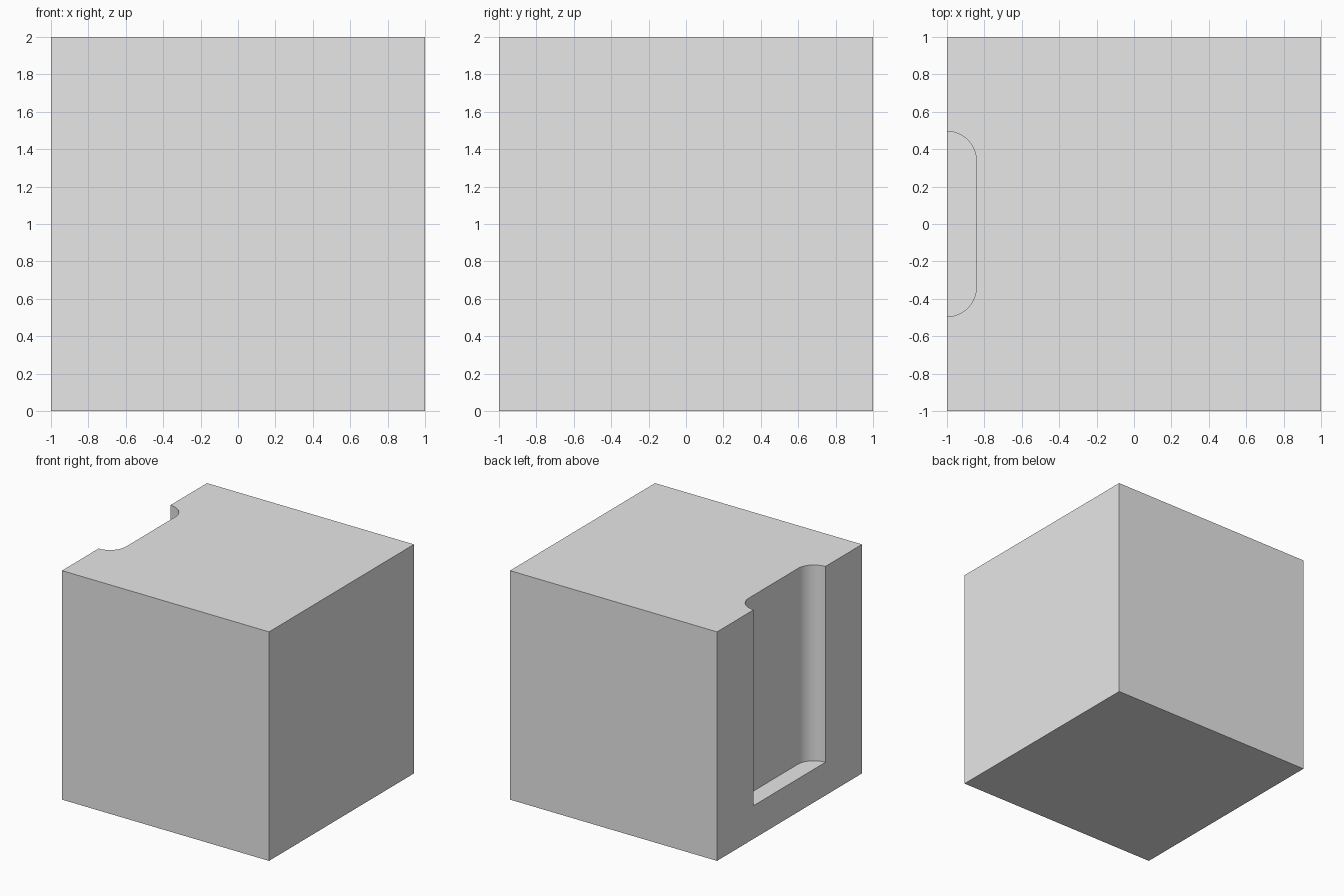
import bpy
import bmesh
import math

default_cube = bpy.data.objects.get("Cube")
if default_cube:
    bpy.data.objects.remove(default_cube, do_unlink=True)

DEPTH = 0.157      # slot depth, also its corner radius
HALF_WIDTH = 0.495
FLOOR = 0.29
STEPS = 16

grey = bpy.data.materials.new("light_grey")
grey.use_nodes = True
colour = (0.8, 0.8, 0.8, 1)
grey.diffuse_color = colour
grey.node_tree.nodes["Principled BSDF"].inputs["Base Color"].default_value = colour


def prism(bm, profile, z0, z1):
    """Extrude a closed xy profile from z0 up to z1."""
    face = bm.faces.new([bm.verts.new((x, y, z0)) for x, y in profile])
    top = bmesh.ops.extrude_face_region(bm, geom=[face])["geom"]
    verts = [v for v in top if isinstance(v, bmesh.types.BMVert)]
    bmesh.ops.translate(bm, verts=verts, vec=(0, 0, z1 - z0))
    bmesh.ops.recalc_face_normals(bm, faces=bm.faces)


def make_object(name, profile, z0, z1):
    bm = bmesh.new()
    prism(bm, profile, z0, z1)
    mesh = bpy.data.meshes.new(name)
    bm.to_mesh(mesh)
    bm.free()
    mesh.materials.append(grey)
    obj = bpy.data.objects.new(name, mesh)
    bpy.context.collection.objects.link(obj)
    return obj


# Solid block
block = make_object("block", [(-1, -1), (1, -1), (1, 1), (-1, 1)], 0, 2)

# Slot cutter: rounded inner corners, open at the side and the top
arc = []
for i in range(STEPS + 1):
    a = math.pi / 2 * i / STEPS
    arc.append((-1 + DEPTH * math.sin(a),
                HALF_WIDTH - DEPTH + DEPTH * math.cos(a)))
slot = [(-1.2, HALF_WIDTH)] + arc
slot += [(x, -y) for x, y in reversed(slot)]
cutter = make_object("slot_cutter", slot, FLOOR, 2.2)
cutter.hide_render = True

cut = block.modifiers.new("side_slot", 'BOOLEAN')
cut.operation = 'DIFFERENCE'
cut.solver = 'EXACT'
cut.object = cutter

# Apply the cut and smooth only the rounded corners
bpy.ops.object.select_all(action='DESELECT')
block.select_set(True)
bpy.context.view_layer.objects.active = block
bpy.ops.object.modifier_apply(modifier=cut.name)
bpy.data.objects.remove(cutter, do_unlink=True)
bpy.ops.object.shade_smooth_by_angle(angle=math.radians(30))
